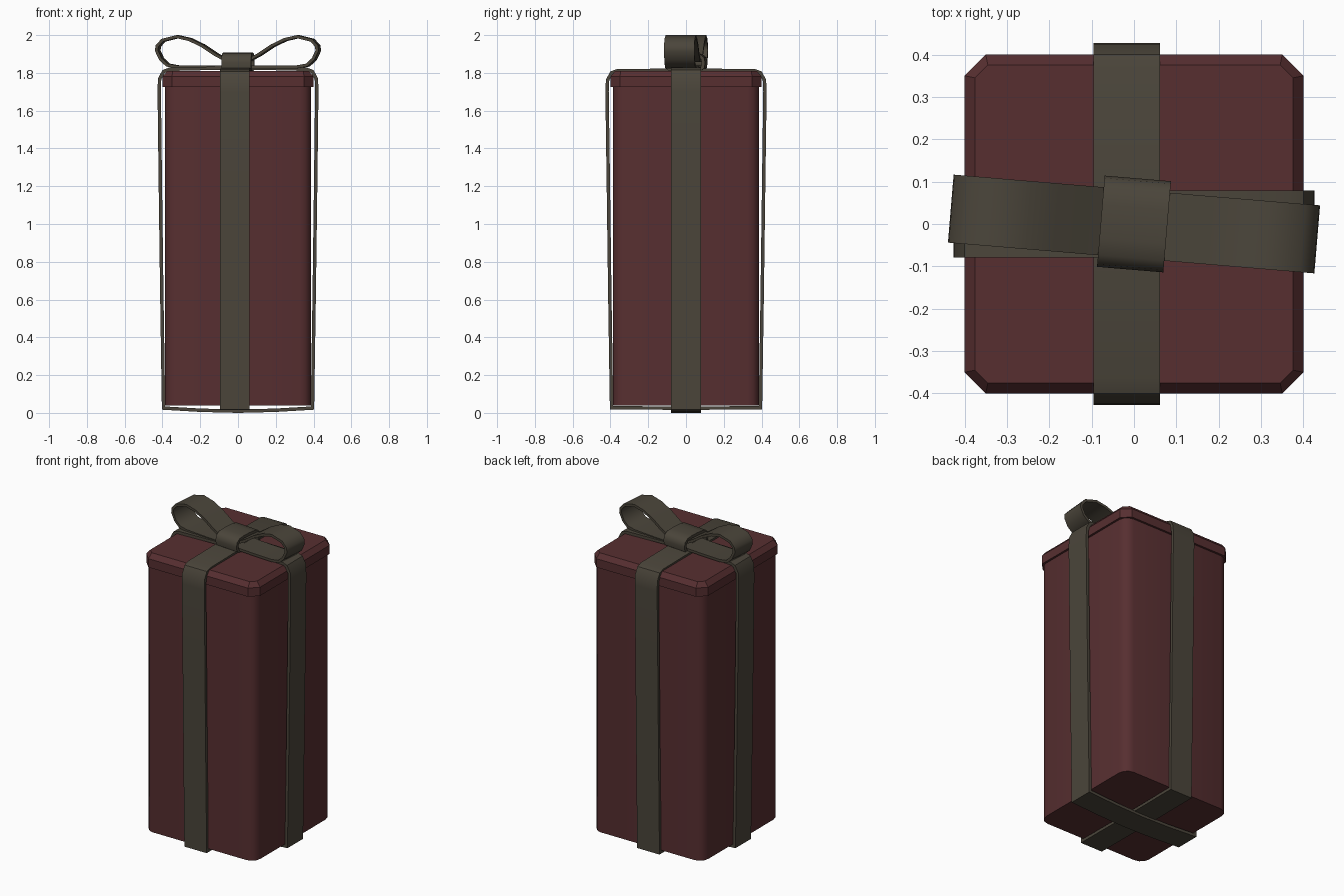
import bpy, bmesh, math
from mathutils import Vector, Matrix

cube = bpy.data.objects.get("Cube")
if cube:
    bpy.data.objects.remove(cube, do_unlink=True)


def material(name, rgb):
    m = bpy.data.materials.new(name)
    m.use_nodes = True
    m.diffuse_color = (*rgb, 1)
    m.node_tree.nodes["Principled BSDF"].inputs["Base Color"].default_value = (*rgb, 1)
    return m


RED = material("dark red card", (0.095, 0.028, 0.030))
OLIVE = material("olive ribbon", (0.070, 0.060, 0.043))


def finish(name, bm, mat, matrix=Matrix(), smooth=None):
    bmesh.ops.recalc_face_normals(bm, faces=bm.faces)
    mesh = bpy.data.meshes.new(name)
    bm.to_mesh(mesh)
    bm.free()
    mesh.transform(matrix)
    mesh.materials.append(mat)
    ob = bpy.data.objects.new(name, mesh)
    bpy.context.collection.objects.link(ob)
    if smooth:
        bpy.ops.object.select_all(action='DESELECT')
        ob.select_set(True)
        bpy.context.view_layer.objects.active = ob
        bpy.ops.object.shade_smooth_by_angle(angle=math.radians(smooth))
    return ob


def square_prism(name, levels, segments, smooth=None):
    """Stack of squares with cut corners; each level is (half size, corner cut, z)."""
    bm = bmesh.new()
    rings = []
    for half, cut, z in levels:
        ring = []
        for q in range(4):
            turn = Matrix.Rotation(q * math.pi / 2, 3, 'Z')
            for s in range(segments + 1):
                a = s / segments * math.pi / 2
                p = Vector((half - cut + cut * math.cos(a), half - cut + cut * math.sin(a), z))
                ring.append(bm.verts.new(turn @ p))
        rings.append(ring)
    n = len(rings[0])
    for lo, hi in zip(rings, rings[1:]):
        for i in range(n):
            j = (i + 1) % n
            bm.faces.new((lo[i], lo[j], hi[j], hi[i]))
    bm.faces.new(rings[0])
    bm.faces.new(rings[-1])
    return finish(name, bm, RED, smooth=smooth)


def strip(name, path, width, thick, closed=True, matrix=Matrix()):
    """Thick ribbon along a counter-clockwise x-z path, thickened inwards."""
    bm = bmesh.new()
    pts = [Vector(p) for p in path]
    n = len(pts)
    rings = []
    for i, p in enumerate(pts):
        before = pts[i - 1] if closed or i > 0 else None
        after = pts[(i + 1) % n] if closed or i < n - 1 else None
        d1 = (p - before).normalized() if before else (after - p).normalized()
        d2 = (after - p).normalized() if after else d1
        t = (d1 + d2).normalized()
        inner = p + Vector((-t.y, t.x)) * thick / max(t.dot(d1), 0.5)
        h = width / 2
        rings.append([bm.verts.new((q.x, y, q.y)) for q, y in
                      ((p, -h), (p, h), (inner, h), (inner, -h))])
    for i in range(n if closed else n - 1):
        a, b = rings[i], rings[(i + 1) % n]
        for k in range(4):
            m = (k + 1) % 4
            bm.faces.new((a[k], a[m], b[m], b[k]))
    if not closed:
        bm.faces.new(rings[0])
        bm.faces.new(rings[-1])
    return finish(name, bm, OLIVE, matrix, smooth=40)


def mirrored(half):
    """Close a half profile that runs from bottom centre to top centre."""
    return half + [(-x, z) for x, z in reversed(half) if x > 0]


# Box and lid
square_prism("box_body", [(0.387, 0.06, 0.04), (0.387, 0.06, 1.75)], 3, smooth=40)
square_prism("box_lid", [(0.40, 0.05, 1.725), (0.40, 0.05, 1.78), (0.375, 0.03, 1.81)], 1)

# Ribbons wrapped around the box
side_half = [(0, 0), (0.2, 0.005), (0.403, 0.017), (0.412, 0.6), (0.420, 1.2), (0.426, 1.70),
             (0.424, 1.77), (0.40, 1.815), (0.365, 1.828), (0.2, 1.832), (0, 1.835)]
strip("side_ribbon", mirrored(side_half), 0.157, 0.018)
front_half = [(0, 0.016), (0.403, 0.018), (0.412, 0.6), (0.420, 1.2), (0.427, 1.70),
              (0.424, 1.765), (0.40, 1.808), (0.365, 1.820), (0, 1.824)]
strip("front_ribbon", mirrored(front_half), 0.157, 0.018,
      matrix=Matrix.Translation((-0.017, 0, 0)) @ Matrix.Rotation(math.pi / 2, 4, 'Z'))

# Bow, turned slightly on the lid
turn = Matrix.Rotation(math.radians(-4.8), 4, 'Z')
loop = [(0.05, 1.822), (0.2, 1.822), (0.32, 1.824), (0.375, 1.834), (0.412, 1.868),
        (0.434, 1.915), (0.432, 1.945), (0.40, 1.980), (0.32, 2.0), (0.25, 1.984),
        (0.18, 1.950), (0.11, 1.903), (0.05, 1.872)]
for side, sign in (("left", 1), ("right", -1)):
    strip(f"bow_loop_{side}", loop, 0.161, 0.016, closed=False,
          matrix=turn @ Matrix.Diagonal((sign, 1, 1, 1)))

# Knot around the middle of the bow
knot = [(0, 1.810), (0.085, 1.812), (0.104, 1.825), (0.108, 1.855), (0.102, 1.882),
        (0.08, 1.900), (0.04, 1.906), (0, 1.907)]
strip("bow_knot", mirrored(knot), 0.157, 0.018,
      matrix=turn @ Matrix.Rotation(math.pi / 2, 4, 'Z'))
